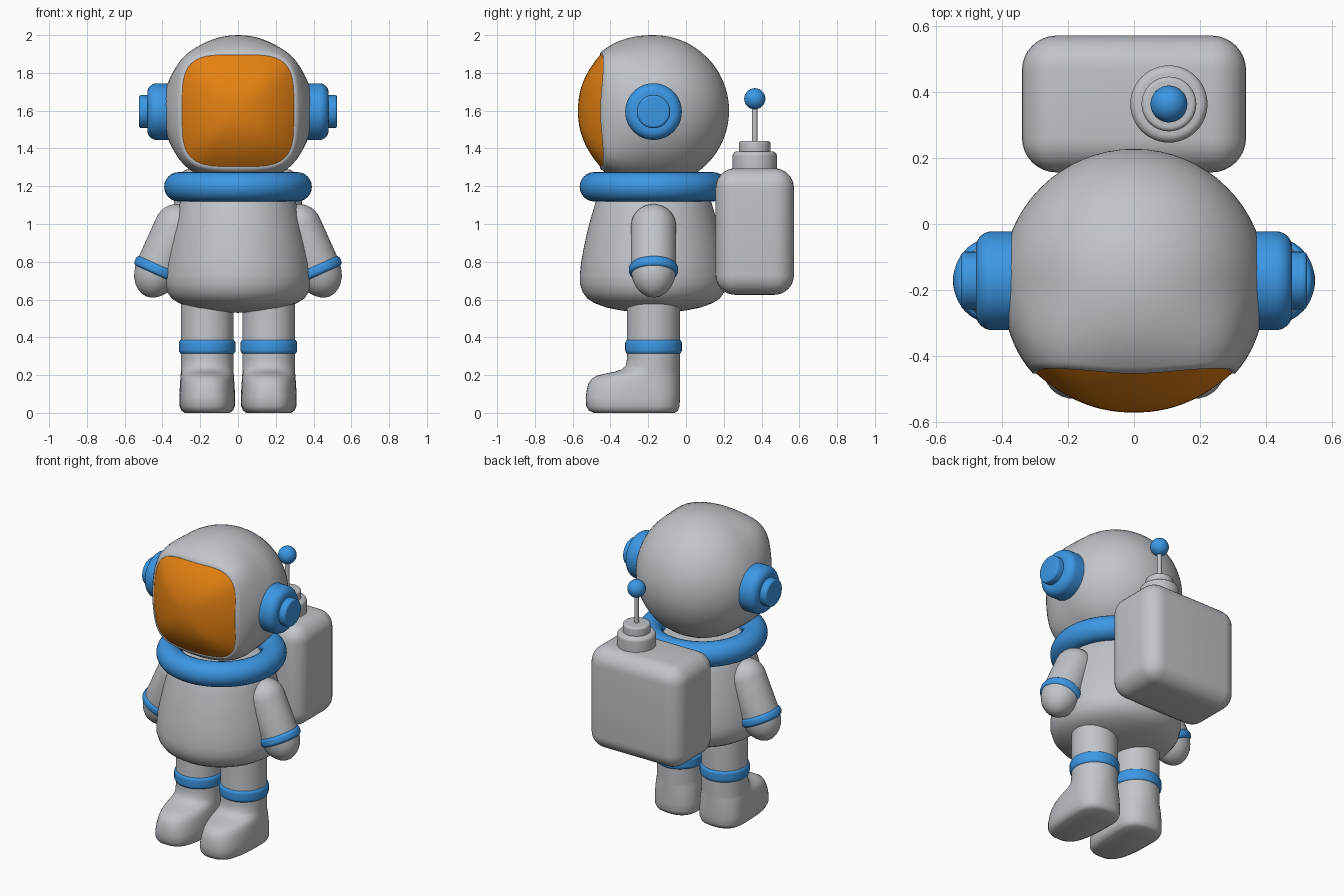
import bpy, bmesh, math
from mathutils import Vector
from math import sin, cos, pi, radians

if "Cube" in bpy.data.objects:
    bpy.data.objects.remove(bpy.data.objects["Cube"])

CY = -0.172          # depth of the figure's centre line


def material(name, rgb):
    m = bpy.data.materials.new(name)
    m.diffuse_color = (*rgb, 1)
    m.use_nodes = True
    m.node_tree.nodes["Principled BSDF"].inputs["Base Color"].default_value = m.diffuse_color
    return m


GREY = material("suit grey", (0.53, 0.55, 0.58))
BLUE = material("trim blue", (0.045, 0.31, 0.78))
ORANGE = material("visor orange", (0.78, 0.22, 0.006))


def finish(name, bm, mat, angle=40):
    bmesh.ops.remove_doubles(bm, verts=bm.verts, dist=1e-5)
    bmesh.ops.recalc_face_normals(bm, faces=bm.faces)
    me = bpy.data.meshes.new(name)
    bm.to_mesh(me)
    bm.free()
    me.materials.append(mat)
    me.shade_smooth()
    me.set_sharp_from_angle(angle=radians(angle))
    ob = bpy.data.objects.new(name, me)
    bpy.context.collection.objects.link(ob)
    return ob


def loft(name, rings, mat, angle=40):
    """Skin a list of equally long closed rings."""
    bm = bmesh.new()
    vs = [[bm.verts.new(p) for p in r] for r in rings]
    n = len(rings[0])
    for a, b in zip(vs, vs[1:]):
        for i in range(n):
            j = (i + 1) % n
            bm.faces.new((a[i], a[j], b[j], b[i]))
    return finish(name, bm, mat, angle)


def lathe(name, profile, origin, mat, axis=(0, 0, 1), seg=48, angle=40):
    """Revolve (radius, height) points around an axis through origin."""
    q = Vector((0, 0, 1)).rotation_difference(Vector(axis).normalized())
    o = Vector(origin)
    rings = [[o + q @ Vector((r * cos(2 * pi * i / seg), r * sin(2 * pi * i / seg), h))
              for i in range(seg)] for r, h in profile]
    return loft(name, rings, mat, angle)


def arc(cr, ch, r, a0, a1, n=8):
    return [(cr + r * cos(radians(a0 + (a1 - a0) * k / n)),
             ch + r * sin(radians(a0 + (a1 - a0) * k / n))) for k in range(n + 1)]


def disc(r, h0, h1, low, high):
    """Solid disc profile with rounded rims."""
    return ([(0, h0)] + arc(r - low, h0 + low, low, -90, 0)
            + arc(r - high, h1 - high, high, 0, 90) + [(0, h1)])


def sgnpow(v, e):
    return math.copysign(abs(v) ** e, v)


# helmet: sphere whose front swells to a rounded square opening
HZ, HR, N = 1.60, 0.40, 72


def opening(phi, scale=1.0):
    """Rounded square edge of the visor: x, y, z offsets from helmet centre."""
    d = 0.296 * scale / (abs(cos(phi)) ** 4 + abs(sin(phi)) ** 4) ** 0.25
    y = -0.282 + 0.016 * sin(2 * phi) ** 2
    return Vector((d * cos(phi), y, d * sin(phi)))


phis = [2 * pi * i / N for i in range(N)]
centre = Vector((0, CY, HZ))
rings = []
for k in range(17):                                   # back half
    a = pi / 2 * (1 - k / 16)
    rings.append([centre + HR * Vector((cos(a) * cos(p), sin(a), cos(a) * sin(p))) for p in phis])
for k in range(1, 13):                                # front half up to the rim
    t = k / 12
    ring = []
    for p in phis:
        e = opening(p, 1.035)
        a_end = math.atan2(-e.y, math.hypot(e.x, e.z))
        d = HR + (e.length - HR) * t * t * (3 - 2 * t)
        a = t * a_end
        ring.append(centre + d * Vector((cos(a) * cos(p), -sin(a), cos(a) * sin(p))))
    rings.append(ring)
rings.append([centre + opening(p) for p in phis])
loft("helmet", rings, GREY, 60)

# visor dome
rings = []
for k in range(13):
    s = 1 - k / 12
    ring = []
    for p in phis:
        e = opening(p)
        ring.append(centre + Vector((e.x * s, -0.40 + (e.y + 0.40) * s ** 2.2, e.z * s)))
    rings.append(ring)
loft("visor", rings, ORANGE, 60)

# collar and body
lathe("collar", arc(0.313, 0, 0.078, 0, 360, 24), (0, CY, 1.197), BLUE, seg=64)
lathe("body", [(0, .53), (.08, .532), (.17, .542), (.25, .558), (.31, .58), (.35, .605),
               (.376, .64), (.39, .685), (.39, .73), (.383, .80), (.37, .87), (.355, .94),
               (.338, 1.01), (.32, 1.07), (.305, 1.12), (.28, 1.17), (.22, 1.19), (0, 1.19)],
      (0, CY, 0), GREY, seg=64, angle=60)

# boot and leg layers: height, front reach, half width, back reach, squareness
LAYERS = [(0, .0, 0, 0, 3), (0, .315, .118, .112, 3), (.012, .342, .136, .130, 3),
          (.035, .356, .146, .138, 3), (.08, .359, .147, .140, 2.9), (.12, .354, .146, .140, 2.7),
          (.155, .345, .144, .140, 2.5), (.18, .328, .142, .140, 2.3), (.197, .30, .141, .140, 2.1),
          (.207, .26, .140, .140, 2), (.217, .21, .140, .140, 2), (.23, .168, .140, .140, 2),
          (.25, .147, .140, .140, 2), (.29, .140, .140, .140, 2), (.60, .140, .140, .140, 2)]

for side, s in (("right", -1), ("left", 1)):
    # leg with boot, and its band
    x = 0.163 * s
    rings = []
    for z, front, w, back, n in LAYERS:
        ring = []
        for i in range(48):
            a = 2 * pi * i / 48
            e = 2 / n if sin(a) < 0 else 2 / (2 + (n - 2) * 0.4)
            reach = front if sin(a) < 0 else back
            ring.append((x + w * sgnpow(cos(a), e), CY + reach * sgnpow(sin(a), e), z))
        rings.append(ring)
    loft(side + "_leg_and_boot", rings, GREY, 60)
    lathe(side + "_leg_band", disc(0.15, 0.308, 0.392, 0.025, 0.025), (x, CY, 0), BLUE)

    # arm with hand, and its cuff
    cuff, down = (0.425 * s, CY, 0.758), (0.41 * s, 0, -0.91)
    arm = arc(0, -0.25, 0.12, -90, 0) + [(.12, 0), (.116, .03), (.109, .06), (.096, .09),
                                         (.075, .118), (.05, .138), (.025, .15), (0, .154)]
    lathe(side + "_arm", arm, cuff, GREY, down, angle=60)
    lathe(side + "_cuff", disc(0.13, -0.029, 0.029, 0.022, 0.022), cuff, BLUE, down)

    # ear piece in two steps
    lathe(side + "_ear_base", disc(0.15, 0.33, 0.48, 0.02, 0.05), (0, CY, 1.595), BLUE, (s, 0, 0))
    lathe(side + "_ear_cap", disc(0.088, 0.45, 0.525, 0.01, 0.014), (0, CY, 1.595), BLUE, (s, 0, 0))

# backpack: box with wide rounded edges
bm = bmesh.new()
bmesh.ops.create_cube(bm, size=1)
for v in bm.verts:
    v.co = Vector((v.co.x * 0.68, v.co.y * 0.415 + 0.364, v.co.z * 0.67 + 0.96))
bmesh.ops.bevel(bm, geom=bm.edges[:], offset=0.105, segments=8, profile=0.5, affect='EDGES')
finish("backpack", bm, GREY, 60)

# antenna on the backpack
AX, AY = 0.106, 0.364
lathe("antenna_base", disc(0.117, 1.25, 1.385, 0.01, 0.025), (AX, AY, 0), GREY)
lathe("antenna_step", disc(0.083, 1.36, 1.44, 0.01, 0.014), (AX, AY, 0), GREY)
lathe("antenna_rod", [(0, 1.42), (.014, 1.42), (.014, 1.64), (0, 1.64)], (AX, AY, 0), GREY, seg=20)
lathe("antenna_ball", arc(0, 0, 0.056, -90, 90, 20), (AX, AY, 1.663), BLUE, seg=32)
